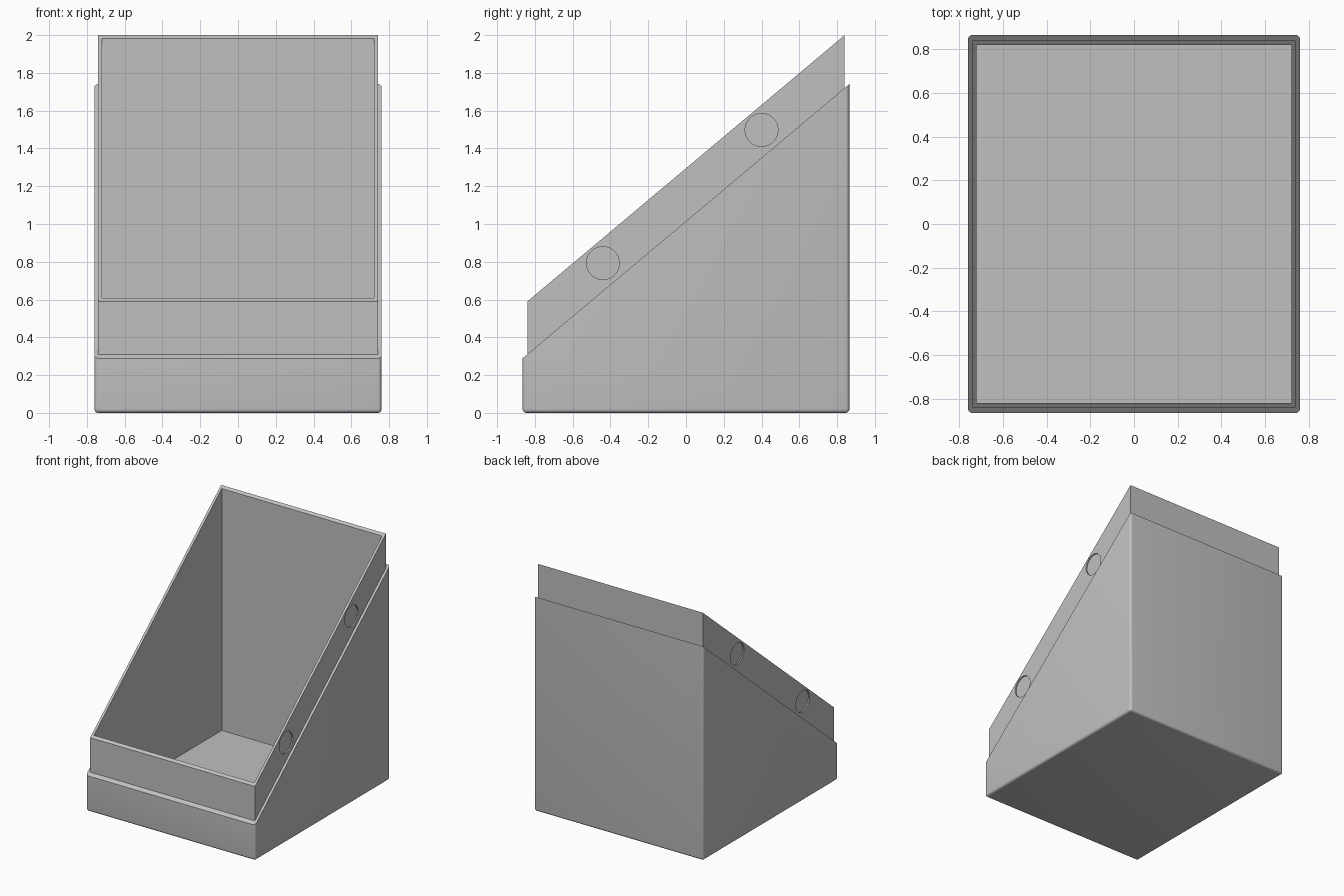
import bpy, bmesh, math
from mathutils import Matrix, Vector

cube = bpy.data.objects.get("Cube")
if cube:
    bpy.data.objects.remove(cube, do_unlink=True)

SLOPE = math.tan(math.radians(40))
LEDGE_MID, RIM_MID = 1.015, 1.295      # slope heights at y = 0

grey = bpy.data.materials.new("plain grey")
grey.use_nodes = True
COLOR = (0.53, 0.53, 0.53, 1)
grey.diffuse_color = COLOR
grey.node_tree.nodes["Principled BSDF"].inputs["Base Color"].default_value = COLOR


def make_object(name, bm):
    mesh = bpy.data.meshes.new(name)
    bm.to_mesh(mesh)
    bm.free()
    mesh.materials.append(grey)
    obj = bpy.data.objects.new(name, mesh)
    bpy.context.collection.objects.link(obj)
    return obj


def wedge(half_x, half_y, bottom, mid, radius=0):
    """Box cut by the slanted plane, with optional rounded sides and base."""
    bm = bmesh.new()
    bmesh.ops.create_cube(bm, size=2, matrix=Matrix.Translation((0, 0, bottom + 1.5))
                          @ Matrix.Diagonal((half_x, half_y, 1.5, 1)))
    if radius:
        edges = [e for e in bm.edges
                 if min(v.co.z for v in e.verts) < bottom + 0.01]
        bmesh.ops.bevel(bm, geom=edges, offset=radius, segments=5,
                        profile=0.5, affect='EDGES')
    bmesh.ops.bisect_plane(bm, geom=bm.verts[:] + bm.edges[:] + bm.faces[:],
                           plane_co=Vector((0, 0, mid)),
                           plane_no=Vector((0, -SLOPE, 1)), clear_outer=True)
    bmesh.ops.holes_fill(bm, edges=[e for e in bm.edges if e.is_boundary], sides=0)
    bmesh.ops.recalc_face_normals(bm, faces=bm.faces[:])
    return bm


def apply_boolean(obj, cutter, operation):
    mod = obj.modifiers.new("boolean", 'BOOLEAN')
    mod.operation = operation
    mod.solver = 'EXACT'
    mod.object = cutter
    bpy.context.view_layer.objects.active = obj
    bpy.ops.object.modifier_apply(modifier=mod.name)
    bpy.data.objects.remove(cutter, do_unlink=True)


# Outer shell with the stepped inner lip, hollowed out
case = make_object("sloped_case", wedge(0.76, 0.865, 0, LEDGE_MID, 0.02))
apply_boolean(case, make_object("lip", wedge(0.74, 0.84, 0.01, RIM_MID)), 'UNION')
apply_boolean(case, make_object("cavity", wedge(0.72, 0.82, 0.02, 2.6)), 'DIFFERENCE')

# Shallow round recesses on both sides of the lip
for side in (-1, 1):
    for y, z in ((-0.44, 0.793), (0.40, 1.498)):
        bm = bmesh.new()
        bmesh.ops.create_cone(bm, cap_ends=True, segments=48, radius1=0.087,
                              radius2=0.087, depth=0.02,
                              matrix=Matrix.Translation((side * 0.74, y, z))
                              @ Matrix.Rotation(math.pi / 2, 4, 'Y'))
        apply_boolean(case, make_object("recess", bm), 'DIFFERENCE')

# Smooth rounded edges, keep the corners crisp
bpy.ops.object.select_all(action='DESELECT')
case.select_set(True)
bpy.context.view_layer.objects.active = case
bpy.ops.object.shade_smooth_by_angle(angle=math.radians(30))
